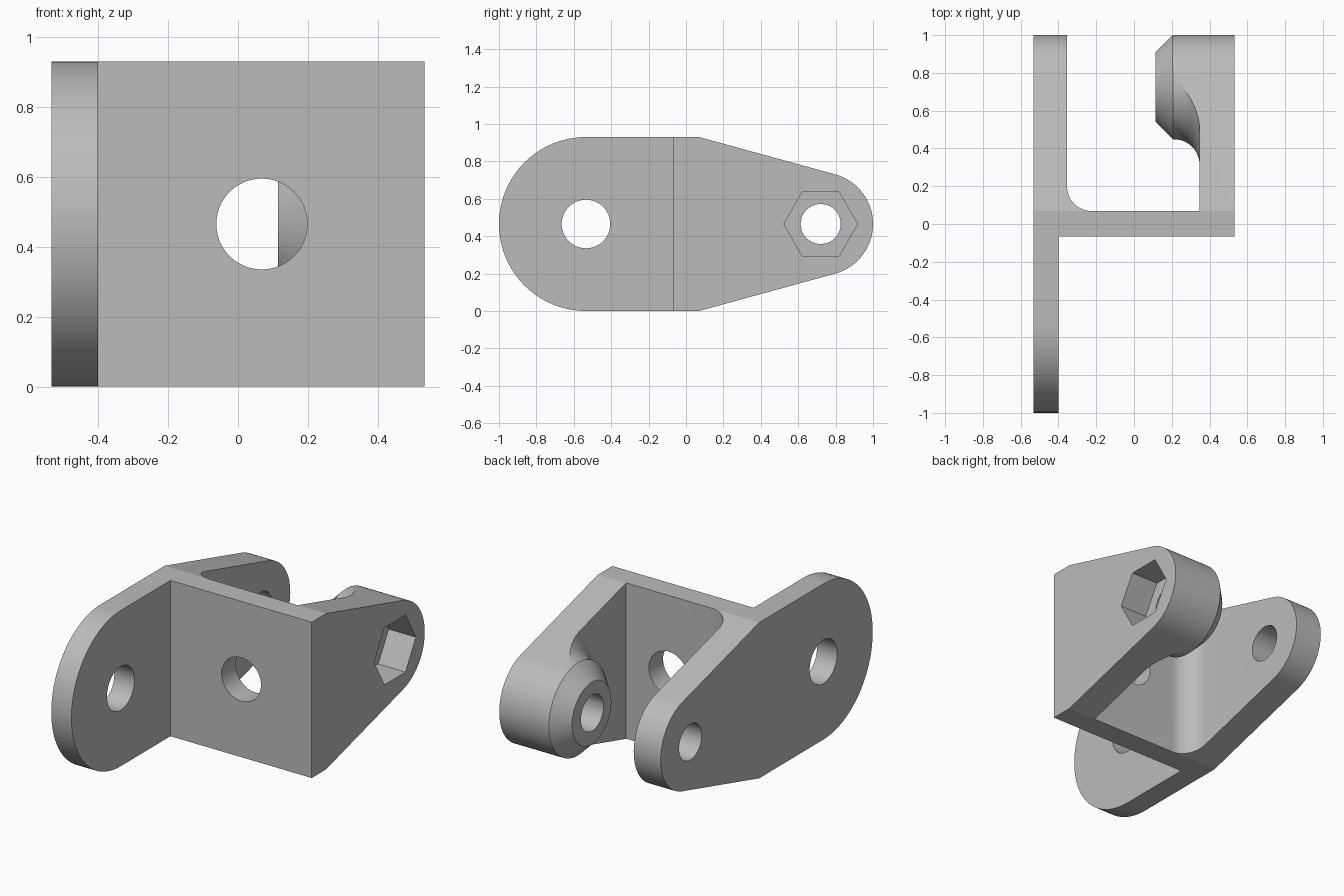
import bpy, bmesh
from math import pi, sin, cos, radians
from mathutils import Matrix, Vector

default = bpy.data.objects.get("Cube")
if default:
    bpy.data.objects.remove(default, do_unlink=True)

grey = bpy.data.materials.new("plain_grey")
grey.use_nodes = True
grey.diffuse_color = (0.5, 0.5, 0.5, 1)
grey.node_tree.nodes["Principled BSDF"].inputs["Base Color"].default_value = (0.5, 0.5, 0.5, 1)

HEIGHT, MID = 0.93, 0.465
FRONT_Y, REAR_Y, REAR_R = -0.535, 0.725, 0.275
INNER_X, OUTER_X = 0.347, 0.533


def arc(cx, cy, r, start, end, steps):
    angles = [radians(start + (end - start) * i / steps) for i in range(steps + 1)]
    return [(cx + r * cos(a), cy + r * sin(a)) for a in angles]


def finish(name, bm):
    bmesh.ops.recalc_face_normals(bm, faces=bm.faces)
    mesh = bpy.data.meshes.new(name)
    bm.to_mesh(mesh)
    bm.free()
    mesh.materials.append(grey)
    obj = bpy.data.objects.new(name, mesh)
    bpy.context.collection.objects.link(obj)
    return obj


def prism(name, outline, axis, low, high):
    """Extrude a closed 2D outline along an axis."""
    place = {"x": lambda u, v, w: (w, u, v),
             "y": lambda u, v, w: (u, w, v),
             "z": lambda u, v, w: (u, v, w)}[axis]
    bm = bmesh.new()
    face = bm.faces.new([bm.verts.new(place(u, v, low)) for u, v in outline])
    grown = bmesh.ops.extrude_face_region(bm, geom=[face])["geom"]
    moved = [g for g in grown if isinstance(g, bmesh.types.BMVert)]
    bmesh.ops.translate(bm, verts=moved, vec=Vector(place(0, 0, high - low)))
    return finish(name, bm)


def lathe_x(name, profile, y, z, steps=64):
    """Revolve (x, radius) points, starting and ending on the axis, about x."""
    bm = bmesh.new()
    verts = [bm.verts.new((x, y + r, z)) for x, r in profile]
    edges = [bm.edges.new(pair) for pair in zip(verts, verts[1:])]
    bmesh.ops.spin(bm, geom=verts + edges, cent=(0, y, z), axis=(1, 0, 0),
                   angle=2 * pi, steps=steps)
    bmesh.ops.remove_doubles(bm, verts=bm.verts, dist=0.0001)
    return finish(name, bm)


def combine(target, tool, operation):
    mod = target.modifiers.new(operation.lower(), "BOOLEAN")
    mod.operation, mod.solver, mod.object = operation, "EXACT", tool
    bpy.context.view_layer.objects.active = target
    bpy.ops.object.modifier_apply(modifier=mod.name)
    bpy.data.objects.remove(tool, do_unlink=True)


# Plan outline: long side wall, cross plate with one filleted corner, short arm
plan = [(-0.533, -1.05), (-0.4, -1.05), (-0.4, -0.066), (OUTER_X, -0.066),
        (OUTER_X, 1.05), (INNER_X, 1.05), (INNER_X, 0.068)]
plan += arc(-0.222, 0.201, 0.133, 270, 180, 14)
plan += [(-0.355, 1.05), (-0.533, 1.05)]
bracket = prism("bracket", plan, "z", -0.1, HEIGHT + 0.1)

# Boss on the short arm: chamfered nose and a flared root
flare = arc(0.213, REAR_R + 0.136, 0.134, -90, 0, 12)
boss = lathe_x("boss", [(0.115, 0), (0.115, 0.185), (0.207, REAR_R + 0.002)]
               + flare + [(0.42, flare[-1][1]), (0.42, 0)], REAR_Y, MID)
combine(bracket, boss, "UNION")

# Side silhouette: round front, tapered rear with a smaller round end
side = arc(FRONT_Y, MID, MID, 270, 90, 40) + [(0.07, HEIGHT)]
side += arc(REAR_Y, MID, REAR_R, 75, -75, 32) + [(0.07, 0)]
combine(bracket, prism("side_shape", side, "x", -1, 1), "INTERSECT")

# Through holes and the hexagonal nut pocket


def ring(cx, cy, r, n):
    return arc(cx, cy, r, 0, 360, n)[:-1]


for name, outline, axis, low, high in (
        ("front_hole", ring(FRONT_Y, MID, 0.13, 48), "x", -1, 0),
        ("rear_hole", ring(REAR_Y - 0.005, MID, 0.107, 48), "x", -1, 1),
        ("plate_hole", ring(0.068, MID, 0.13, 48), "y", -0.2, 0.2),
        ("nut_pocket", ring(REAR_Y - 0.005, MID, 0.197, 6), "x", OUTER_X - 0.18, 1)):
    combine(bracket, prism(name, outline, axis, low, high), "DIFFERENCE")

# Smooth the rounded surfaces, keep the edges crisp
bpy.ops.object.select_all(action="DESELECT")
bracket.select_set(True)
bpy.context.view_layer.objects.active = bracket
bpy.ops.object.shade_smooth_by_angle(angle=radians(12))
